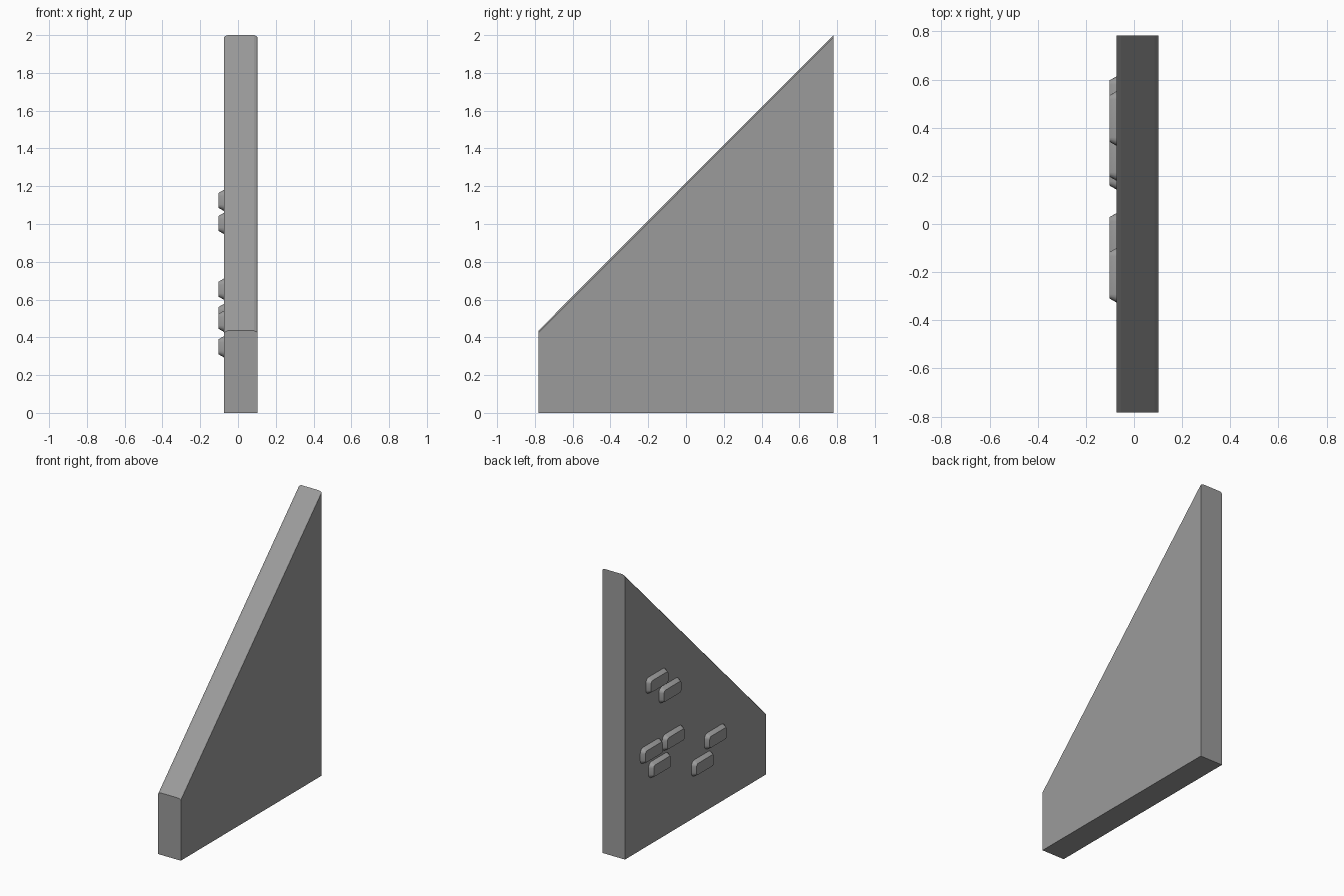
import bpy, bmesh, math

if "Cube" in bpy.data.objects:
    bpy.data.objects.remove(bpy.data.objects["Cube"])

X0, X1 = -0.073, 0.1025     # wall faces
Y = 0.782                   # half length of wall

grey = bpy.data.materials.new("dark_grey")
grey.diffuse_color = (0.33, 0.33, 0.33, 1)
grey.use_nodes = True
grey.node_tree.nodes["Principled BSDF"].inputs["Base Color"].default_value = grey.diffuse_color


def loft(name, rings, smooth_angle):
    """Skin a list of equal-length closed rings and cap both ends."""
    bm = bmesh.new()
    loops = [[bm.verts.new(p) for p in r] for r in rings]
    n = len(loops[0])
    for a, b in zip(loops, loops[1:]):
        for i in range(n):
            j = (i + 1) % n
            bm.faces.new((a[i], a[j], b[j], b[i]))
    bm.faces.new(loops[0][::-1])
    bm.faces.new(loops[-1])
    bmesh.ops.recalc_face_normals(bm, faces=bm.faces[:])
    me = bpy.data.meshes.new(name)
    bm.to_mesh(me)
    bm.free()
    me.materials.append(grey)
    ob = bpy.data.objects.new(name, me)
    bpy.context.collection.objects.link(ob)
    bpy.context.view_layer.objects.active = ob
    ob.select_set(True)
    bpy.ops.object.shade_smooth_by_angle(angle=math.radians(smooth_angle))
    ob.select_set(False)
    return ob


# Sloped wall: side profile swept across x, sloped top eased at both edges
ease = [(0, 0.011), (0.006, 0.005), (0.018, 0)]
stations = [(X0 + d, drop) for d, drop in ease]
stations += [(X1 - d, drop) for d, drop in reversed(ease)]
loft("sloped_wall", [[(x, -Y, 0), (x, Y, 0), (x, Y, 2 - s), (x, -Y, 0.435 - s)]
                     for x, s in stations], 5)


# Raised bricks: tapered blocks with rounded corners
def rounded_ring(x, cy, cz, hy, hz, r, seg=4):
    pts = []
    for k, (sy, sz) in enumerate([(1, 1), (-1, 1), (-1, -1), (1, -1)]):
        for i in range(seg + 1):
            a = math.pi / 2 * (k + i / seg)
            pts.append((x, cy + sy * (hy - r) + r * math.cos(a),
                        cz + sz * (hz - r) + r * math.sin(a)))
    return pts


bricks = [(0.438, 1.125), (0.293, 1.003), (0.256, 0.655), (0.5, 0.655),
          (0.408, 0.521), (-0.213, 0.485), (-0.068, 0.35)]
for n, (cy, cz) in enumerate(bricks, 1):
    loft(f"brick_{n}", [
        rounded_ring(X0 + 0.005, cy, cz, 0.113, 0.057, 0.034),
        rounded_ring(X0, cy, cz, 0.113, 0.057, 0.034),
        rounded_ring(-0.1025, cy, cz, 0.096, 0.040, 0.017)], 35)
